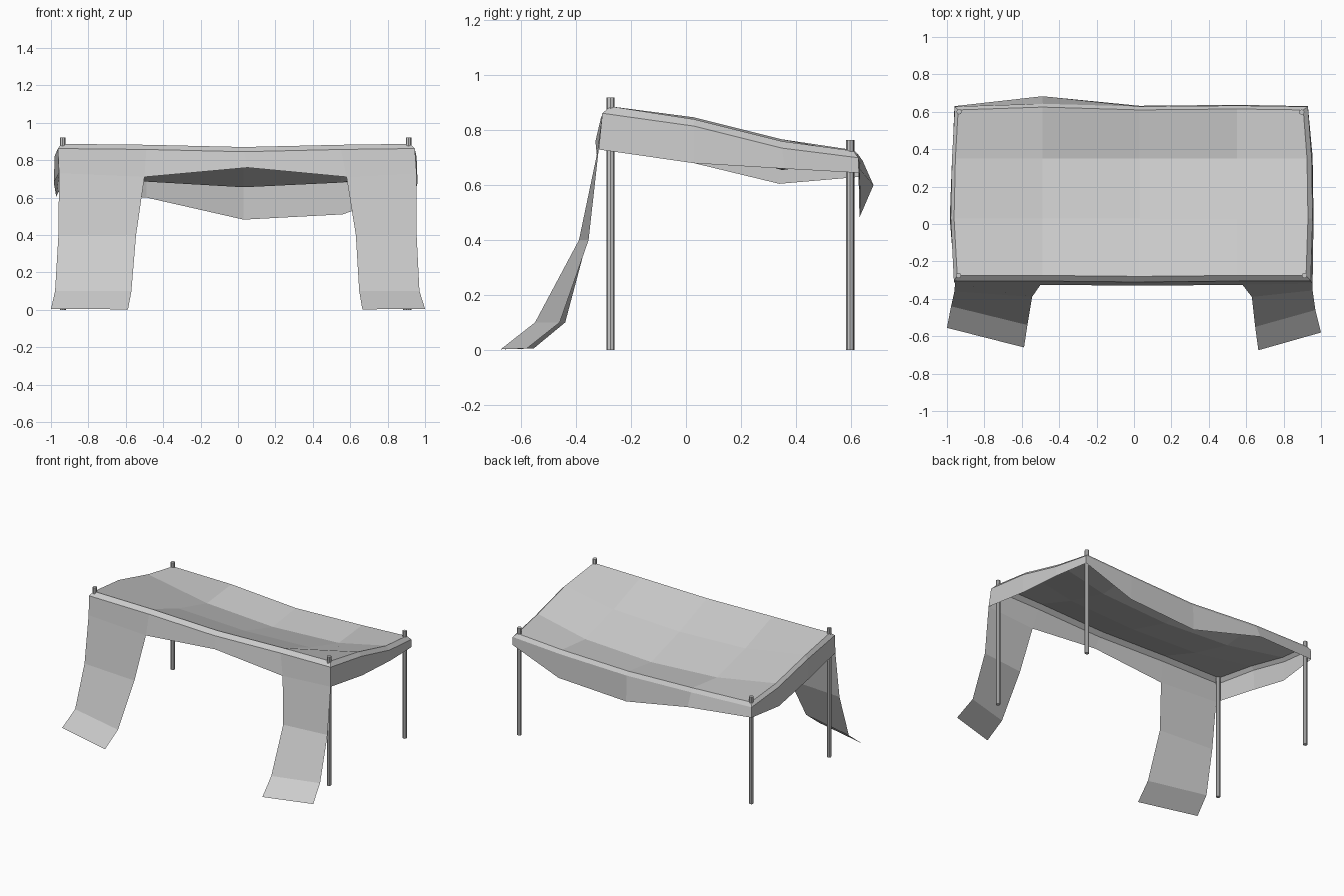
import bpy, bmesh
from mathutils import Vector

if "Cube" in bpy.data.objects:
    bpy.data.objects.remove(bpy.data.objects["Cube"])


def cloth(name, rows, closed=False):
    """Flat-shaded sheet lofted through rows of points."""
    bm = bmesh.new()
    grid = [[bm.verts.new(p) for p in r] for r in rows]
    for a, b in zip(grid, grid[1:]):
        n = len(a)
        for i in range(n if closed else n - 1):
            j = (i + 1) % n
            bm.faces.new((a[i], a[j], b[j], b[i]))
    me = bpy.data.meshes.new(name)
    bm.to_mesh(me)
    bm.free()
    ob = bpy.data.objects.new(name, me)
    bpy.context.collection.objects.link(ob)
    return ob


# Sagging roof sheet: four rows of five points, front to back
xs = [(-.945, -.49, .03, .55, .92), (-.962, -.49, .03, .55, .93),
      (-.955, -.49, .03, .55, .925), (-.94, -.49, .03, .55, .905)]
ys = [(-.275, -.275, -.28, -.275, -.275), (.03,) * 5, (.35,) * 5,
      (.61, .625, .61, .615, .61)]
zs = [(.887, .882, .87, .882, .887), (.847, .77, .75, .77, .84),
      (.767, .685, .655, .68, .76), (.728, .715, .69, .705, .725)]
roof = [[Vector(p) for p in zip(*r)] for r in zip(xs, ys, zs)]
cloth("roof_cloth", roof)

# Hanging border: roof edge, folded hem, loose bottom edge (anticlockwise)
edge = (roof[0] + [roof[1][4], roof[2][4]] + roof[3][::-1]
        + [roof[2][0], roof[1][0]])
hem = []
for i, p in enumerate(edge):
    out = Vector((0, 0, -.025))
    if i < 5:
        out.y -= .03
    if 4 <= i <= 7:
        out.x += .025
    if 7 <= i <= 11:
        out.y += .018
    if i >= 11 or i == 0:
        out.x -= .018
    hem.append(p + out)
bottom = [(-.957, -.318, .73), (-.5, -.325, .71), (.05, -.33, .76),
          (.58, -.325, .71), (.955, -.318, .73),
          (.96, .03, .68), (.955, .36, .66),
          (.93, .63, .645), (.56, .637, .51), (.03, .632, .482),
          (-.49, .683, .60), (-.96, .63, .63),
          (-.972, .34, .605), (-.985, .03, .68)]
cloth("border_cloth", [edge, hem, bottom], closed=True)

# Front curtains trailing onto the ground
cloth("left_curtain", [
    [bottom[0], bottom[1]],
    [(-.96, -.36, .40), (-.545, -.39, .40)],
    [(-.978, -.44, .10), (-.57, -.54, .10)],
    [(-1, -.555, .005), (-.588, -.66, .002)]])
cloth("right_curtain", [
    [bottom[3], bottom[4]],
    [(.63, -.39, .40), (.955, -.355, .40)],
    [(.648, -.55, .10), (.97, -.46, .10)],
    [(.665, -.675, .002), (1, -.58, .005)]])

# Posts
for name, x, y, h in [("front_left_post", -.938, -.275, .92),
                      ("front_right_post", .912, -.275, .92),
                      ("back_left_post", -.935, .60, .765),
                      ("back_right_post", .897, .598, .765)]:
    bpy.ops.mesh.primitive_cylinder_add(vertices=8, radius=.0145, depth=h,
                                        location=(x, y, h / 2))
    bpy.context.object.name = name
